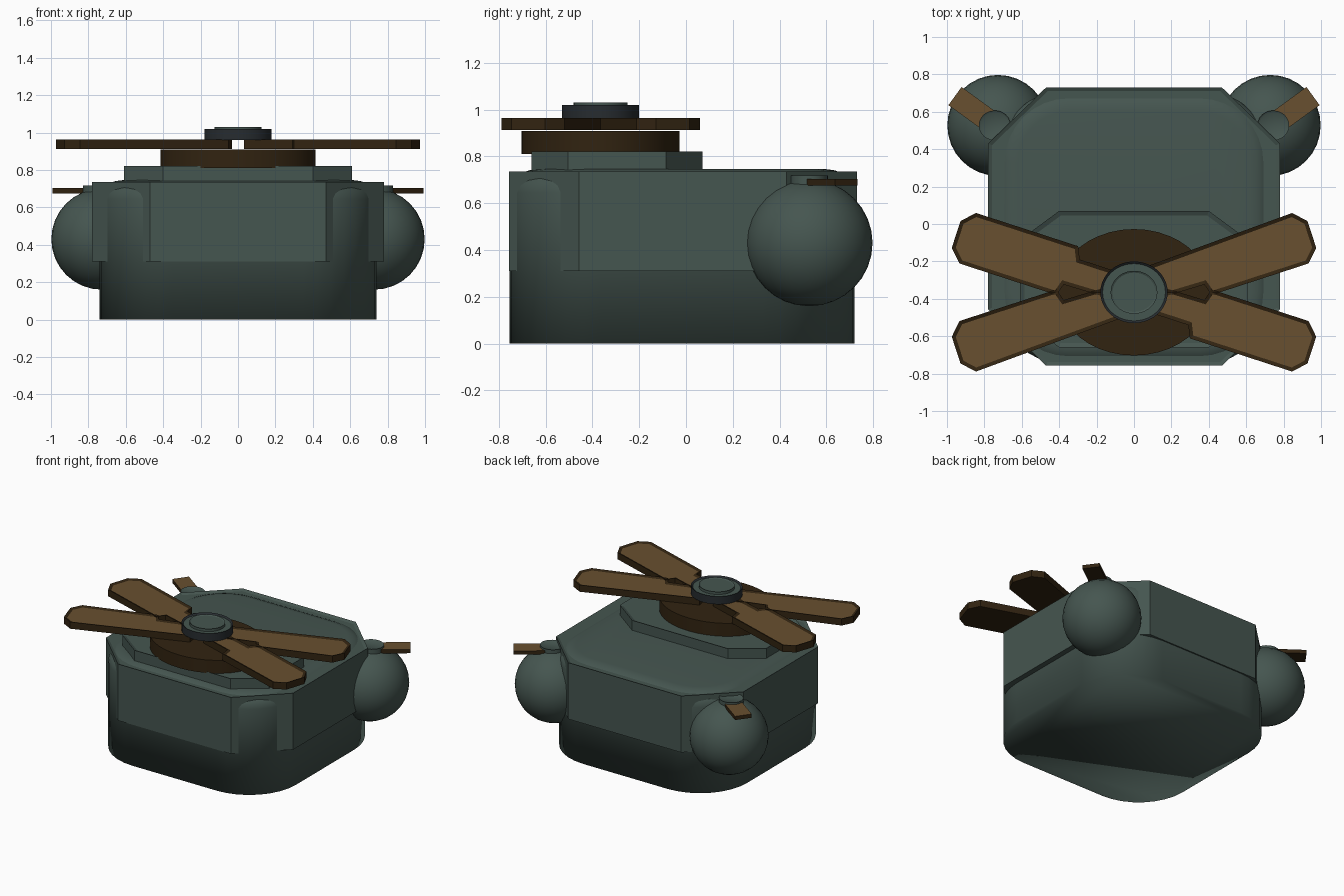
import bpy, bmesh, math

if "Cube" in bpy.data.objects:
    bpy.data.objects.remove(bpy.data.objects["Cube"])


def material(name, rgb):
    m = bpy.data.materials.new(name)
    m.diffuse_color = (*rgb, 1)
    m.use_nodes = True
    m.node_tree.nodes["Principled BSDF"].inputs["Base Color"].default_value = m.diffuse_color
    return m


GREEN = material("grey_green", (0.060, 0.092, 0.080))
TAN = material("light_brown", (0.140, 0.080, 0.029))
BROWN = material("dark_brown", (0.031, 0.017, 0.0055))
DARK = material("dark_grey", (0.020, 0.025, 0.029))


def finish(name, bm, mats, smooth=None):
    bmesh.ops.recalc_face_normals(bm, faces=bm.faces)
    me = bpy.data.meshes.new(name)
    bm.to_mesh(me)
    bm.free()
    for m in mats:
        me.materials.append(m)
    ob = bpy.data.objects.new(name, me)
    bpy.context.collection.objects.link(ob)
    if smooth is not None:
        bpy.ops.object.select_all(action='DESELECT')
        ob.select_set(True)
        bpy.context.view_layer.objects.active = ob
        if smooth >= 180:
            bpy.ops.object.shade_smooth()
        else:
            bpy.ops.object.shade_smooth_by_angle(angle=math.radians(smooth))
    return ob


def prism(name, pts, z0, z1, side, top=None, rim=0.0, drop=0.0, smooth=None):
    """Extruded outline whose top has a chamfered rim; the cap may differ in colour."""
    bm = bmesh.new()
    n = len(pts)
    low = [bm.verts.new((x, y, z0)) for x, y in pts]
    high = [bm.verts.new((x, y, z1)) for x, y in pts]
    bm.faces.new(low[::-1])
    for i in range(n):
        j = (i + 1) % n
        bm.faces.new((low[i], low[j], high[j], high[i]))
    cap = bm.faces.new(high)
    bm.normal_update()
    if rim:
        bmesh.ops.inset_region(bm, faces=[cap], thickness=rim, use_even_offset=True)
        for v in high:
            v.co.z -= drop
    cap.material_index = 1
    return finish(name, bm, [side, top or side], smooth)


def octagon(x, y0, y1, cx, cy):
    """Rectangle with cut corners, counter-clockwise."""
    return [(x - cx, y0), (x, y0 + cy), (x, y1 - cy), (x - cx, y1),
            (cx - x, y1), (-x, y1 - cy), (-x, y0 + cy), (cx - x, y0)]


def ellipse(cx, cy, rx, ry, n=40):
    return [(cx + rx * math.cos(2 * math.pi * i / n),
             cy + ry * math.sin(2 * math.pi * i / n)) for i in range(n)]


def rounded(x, y0, y1, r, n=8):
    """Rectangle with rounded corners, counter-clockwise."""
    pts = []
    for k, (cx, cy) in enumerate([(x - r, y1 - r), (r - x, y1 - r),
                                  (r - x, y0 + r), (x - r, y0 + r)]):
        for i in range(n + 1):
            a = math.pi / 2 * (k + i / n)
            pts.append((cx + r * math.cos(a), cy + r * math.sin(a)))
    return pts


# Soft inner hull: rounded box with a rolled top edge
bm = bmesh.new()
rings = []
levels = [(0.0, 0.0)] + [(0.645 + 0.1 * math.sin(a), 0.12 * (1 - math.cos(a)))
                         for a in (math.pi / 2 * i / 5 for i in range(6))]
for z, d in levels:
    outline = rounded(0.74 - d, -0.755 + d, 0.72 - d, 0.39 - d)
    rings.append([bm.verts.new((x, y, z)) for x, y in outline])
for a, b in zip(rings, rings[1:]):
    for i in range(len(a)):
        j = (i + 1) % len(a)
        bm.faces.new((a[i], a[j], b[j], b[i]))
bm.faces.new(rings[0][::-1])
bm.faces.new(rings[-1])
finish("hull", bm, [GREEN], 180)

# Angular armour band and turret base
prism("armour_band", octagon(0.78, -0.757, 0.73, 0.31, 0.30), 0.31, 0.735, GREEN,
      rim=0.02, drop=0.01)
prism("turret_base", octagon(0.61, -0.66, 0.07, 0.21, 0.155), 0.72, 0.82, GREEN,
      rim=0.025, drop=0.012)

# Rotor turntable
CY = -0.365
prism("turntable", ellipse(0, CY, 0.415, 0.338), 0.81, 0.908, BROWN, smooth=40)


# Rotor blades: wide paddle on a narrow arm, dark rim and lighter top
def blade(name, deg, shoulder, flip):
    outer = [(0.36, 0.142), (0.33, 0.077), (0.06, 0.077)] if shoulder else [(0.09, 0.11)]
    prof = [(0.06, -0.07), (0.37, -0.077), (0.39, -0.142), (0.935, -0.142), (1.0, -0.075),
            (1.0, 0.075), (0.935, 0.142)] + outer
    a = math.radians(deg)
    pts = []
    for u, v in prof:
        v *= flip
        pts.append((u * math.cos(a) - v * math.sin(a), CY + u * math.sin(a) + v * math.cos(a)))
    prism(name, pts if flip > 0 else pts[::-1], 0.912, 0.963, BROWN, TAN, rim=0.02, drop=0.008)


blade("blade_back_right", 18, False, 1)
blade("blade_back_left", 162, True, -1)
blade("blade_front_left", 198, False, 1)
blade("blade_front_right", 342, True, -1)

# Rotor hub
prism("hub", ellipse(0, CY, 0.18, 0.165), 0.96, 1.02, DARK, GREEN, rim=0.012, drop=0.01, smooth=30)
prism("hub_cap", ellipse(0, CY, 0.125, 0.115), 1.01, 1.03, GREEN, rim=0.01, drop=0.006, smooth=30)

# Rear pods, each with a pivot disc and a short fin
for s, side in ((1, "right"), (-1, "left")):
    bm = bmesh.new()
    bmesh.ops.create_uvsphere(bm, u_segments=32, v_segments=16, radius=0.27)
    bmesh.ops.translate(bm, verts=bm.verts, vec=(0.728 * s, 0.527, 0.43))
    finish("pod_" + side, bm, [GREEN], 180)
    prism("pivot_" + side, ellipse(0.745 * s, 0.527, 0.085, 0.08, 24), 0.66, 0.718, GREEN,
          rim=0.012, drop=0.008, smooth=40)
    a = math.radians(36)
    fin = [(s * (0.745 + u * math.cos(a) - v * math.sin(a)),
            0.53 + u * math.sin(a) + v * math.cos(a))
           for u, v in ((0, -0.06), (0.262, -0.06), (0.262, 0.06), (0, 0.06))]
    prism("fin_" + side, fin if s > 0 else fin[::-1], 0.675, 0.703, BROWN, TAN)
